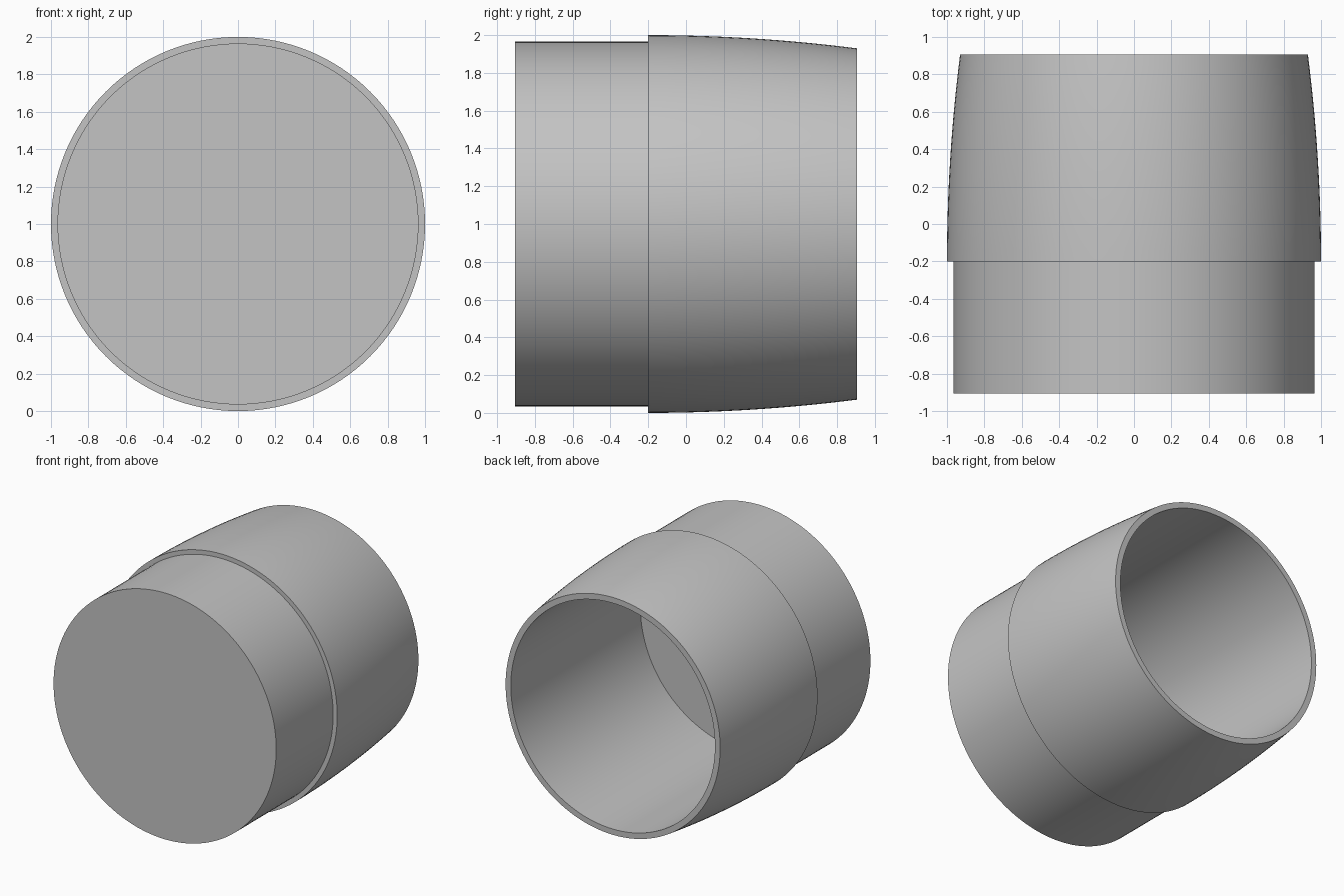
import bpy, bmesh, math
from mathutils import Matrix, Vector

cube = bpy.data.objects.get("Cube")
if cube:
    bpy.data.objects.remove(cube, do_unlink=True)

SEGMENTS = 128
FRONT, STEP, BACK = -0.905, -0.2, 0.905
FLOOR = -0.70
SPIGOT_R, SLEEVE_R, RIM_R, BORE_R = 0.965, 1.0, 0.93, 0.885

# plain grey material
grey = bpy.data.materials.new("plain grey")
grey.use_nodes = True
colour = (0.55, 0.55, 0.55, 1)
grey.diffuse_color = colour
grey.node_tree.nodes["Principled BSDF"].inputs["Base Color"].default_value = colour


def sleeve_curve(steps=16):
    """Bulged outer wall, level at the step and narrowing to the back rim."""
    for i in range(steps + 1):
        t = i / steps
        yield SLEEVE_R - (SLEEVE_R - RIM_R) * t * t, STEP + (BACK - STEP) * t


def lathe(name, profile):
    """Revolve (radius, y) points around the y axis and cap both ends."""
    bm = bmesh.new()
    rings = []
    for r, y in profile:
        ring = []
        for i in range(SEGMENTS):
            a = math.tau * i / SEGMENTS
            ring.append(bm.verts.new((r * math.cos(a), y, 1 + r * math.sin(a))))
        rings.append(ring)
    for a, b in zip(rings, rings[1:]):
        for i in range(SEGMENTS):
            j = (i + 1) % SEGMENTS
            bm.faces.new((a[i], a[j], b[j], b[i]))
    bm.faces.new(rings[0])
    bm.faces.new(rings[-1])
    bmesh.ops.recalc_face_normals(bm, faces=bm.faces)
    mesh = bpy.data.meshes.new(name)
    bm.to_mesh(mesh)
    bm.free()
    mesh.materials.append(grey)
    obj = bpy.data.objects.new(name, mesh)
    bpy.context.collection.objects.link(obj)
    bpy.ops.object.select_all(action="DESELECT")
    obj.select_set(True)
    bpy.context.view_layer.objects.active = obj
    bpy.ops.object.shade_smooth_by_angle(angle=math.radians(30))
    return obj


# closed front spigot, step, curved sleeve, back rim, straight bore, inner floor
lathe("stepped_cap", [
    (SPIGOT_R, FRONT), (SPIGOT_R, STEP),
    *sleeve_curve(),
    (BORE_R, BACK), (BORE_R, FLOOR),
])
